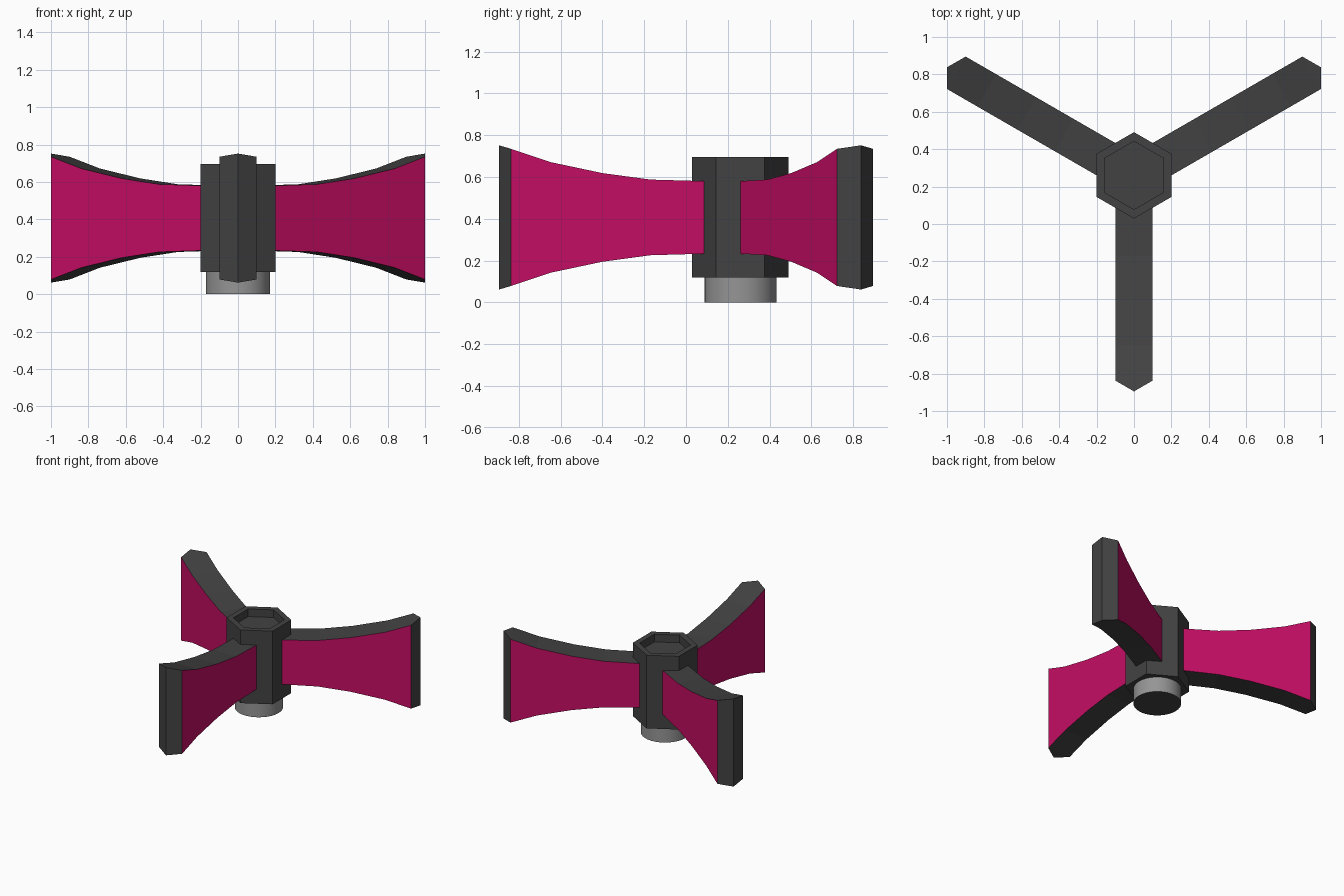
import bpy, bmesh, math
from mathutils import Matrix

if "Cube" in bpy.data.objects:
    bpy.data.objects.remove(bpy.data.objects["Cube"])

CY = 0.26      # hub axis position along y
MID = 0.407    # mid height of the arms


def material(name, rgb):
    m = bpy.data.materials.new(name)
    m.diffuse_color = (*rgb, 1)
    m.use_nodes = True
    m.node_tree.nodes["Principled BSDF"].inputs["Base Color"].default_value = m.diffuse_color
    return m


dark = material("dark_grey", (0.055, 0.055, 0.055))
pink = material("magenta", (0.55, 0.004, 0.125))
grey = material("mid_grey", (0.3, 0.3, 0.3))


def finish(bm, name, mats):
    bmesh.ops.recalc_face_normals(bm, faces=bm.faces)
    me = bpy.data.meshes.new(name)
    bm.to_mesh(me)
    bm.free()
    for m in mats:
        me.materials.append(m)
    ob = bpy.data.objects.new(name, me)
    bpy.context.collection.objects.link(ob)
    return ob


def prism(bm, sides, radius, z0, z1):
    # upright prism on the hub axis with a corner facing +y
    turn = Matrix.Translation((0, CY, (z0 + z1) / 2))
    bmesh.ops.create_cone(bm, cap_ends=True, segments=sides, radius1=radius,
                          radius2=radius, depth=z1 - z0, matrix=turn)


# Hexagonal hub with a shallow hexagonal recess in its top
bm = bmesh.new()
prism(bm, 6, 0.231, 0.12, 0.695)
bm.normal_update()
top = max(bm.faces, key=lambda f: f.calc_center_median().z)
bmesh.ops.inset_region(bm, faces=[top], thickness=0.049)
bottom = bmesh.ops.extrude_face_region(bm, geom=[top])["geom"]
bmesh.ops.translate(bm, vec=(0, 0, -0.06),
                    verts=[g for g in bottom if isinstance(g, bmesh.types.BMVert)])
if top.is_valid:
    bm.faces.remove(top)
finish(bm, "hub", [dark])

# Round peg below the hub, dark underside
bm = bmesh.new()
prism(bm, 32, 0.172, 0, 0.13)
bm.normal_update()
for f in bm.faces:
    f.smooth = abs(f.normal.z) < 0.5
    f.material_index = int(f.normal.z < -0.5)
for e in bm.edges:
    e.smooth = all(f.smooth for f in e.link_faces)
finish(bm, "base_peg", [grey, dark])

# Flared arms: (distance from hub axis, half width, half height)
STATIONS = [(0.15, 0.1, 0.173), (0.43, 0.1, 0.181), (0.66, 0.1, 0.212),
            (0.91, 0.1, 0.265), (1.097, 0.1, 0.328), (1.155, 0, 0.345)]


def arm(name, angle):
    bm = bmesh.new()
    rings = []
    for d, w, h in STATIONS:
        rings.append([bm.verts.new((x, -d, MID + z)) for x, z in
                      ((-w, -h), (w, -h), (w, h), (-w, h))])
    bm.faces.new(rings[0])
    for i, (a, b) in enumerate(zip(rings, rings[1:])):
        for k in range(4):
            n = (k + 1) % 4
            f = bm.faces.new((a[k], a[n], b[n], b[k]))
            # side panels are coloured, except at the pointed end
            f.material_index = int(k in (1, 3) and i < len(rings) - 2)
    bmesh.ops.remove_doubles(bm, verts=bm.verts, dist=1e-4)
    bm.transform(Matrix.Translation((0, CY, 0)) @ Matrix.Rotation(angle, 4, 'Z'))
    finish(bm, name, [dark, pink])


for i, name in enumerate(("front_arm", "right_arm", "left_arm")):
    arm(name, math.radians(120 * i))
